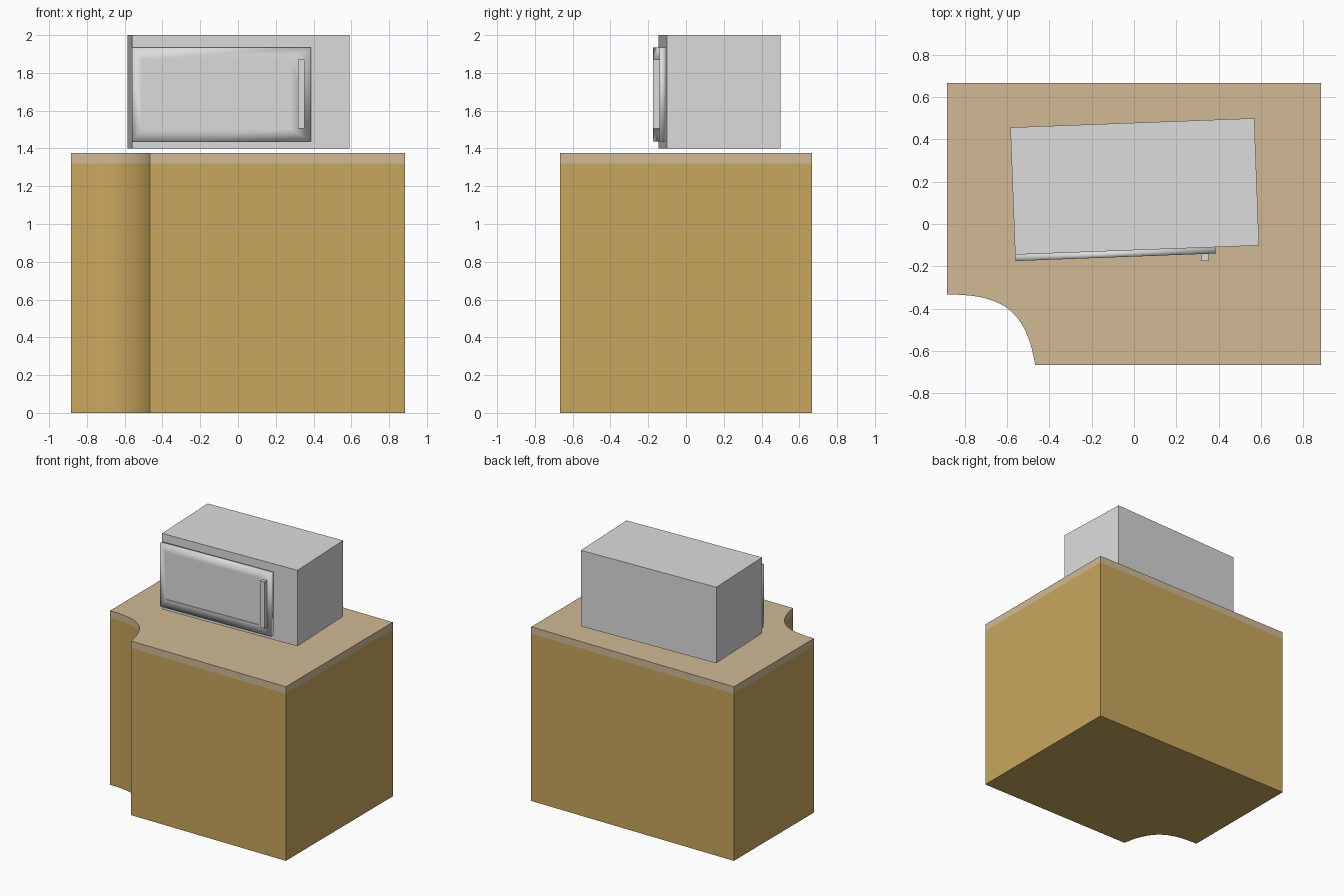
import bpy, bmesh, math
from mathutils import Vector, Matrix

if "Cube" in bpy.data.objects:
    bpy.data.objects.remove(bpy.data.objects["Cube"])


def material(name, srgb):
    m = bpy.data.materials.new(name)
    m.diffuse_color = [((c / 255 + 0.055) / 1.055) ** 2.4 for c in srgb] + [1]
    m.use_nodes = True
    m.node_tree.nodes["Principled BSDF"].inputs["Base Color"].default_value = m.diffuse_color
    return m


wood = material("cabinet wood", (201, 167, 94))
stone = material("worktop beige", (209, 186, 150))
steel = material("light grey metal", (220, 220, 220))


def finish(name, bm, mat):
    bmesh.ops.recalc_face_normals(bm, faces=bm.faces)
    me = bpy.data.meshes.new(name)
    bm.to_mesh(me)
    bm.free()
    me.materials.append(mat)
    ob = bpy.data.objects.new(name, me)
    bpy.context.collection.objects.link(ob)
    return ob


def smooth(ob, deg):
    bpy.ops.object.select_all(action='DESELECT')
    ob.select_set(True)
    bpy.context.view_layer.objects.active = ob
    bpy.ops.object.shade_smooth_by_angle(angle=math.radians(deg))


def prism(name, pts, z0, z1, mat):
    bm = bmesh.new()
    f = bm.faces.new([bm.verts.new((x, y, z0)) for x, y in pts])
    r = bmesh.ops.extrude_face_region(bm, geom=[f])
    up = [v for v in r["geom"] if isinstance(v, bmesh.types.BMVert)]
    bmesh.ops.translate(bm, verts=up, vec=(0, 0, z1 - z0))
    ob = finish(name, bm, mat)
    smooth(ob, 30)
    return ob


# Footprint with a curved bite out of the front left corner
W, D = 0.885, 0.667
bez = [Vector(p) for p in ((-W, -0.333), (-0.63, -0.333), (-0.51, -0.40), (-0.467, -D))]
N = 20
outline = [(W, -D), (W, D), (-W, D)]
for i in range(N + 1):
    t = i / N
    s = 1 - t
    p = s**3 * bez[0] + 3*s*s*t * bez[1] + 3*s*t*t * bez[2] + t**3 * bez[3]
    outline.append((p.x, p.y))

prism("cabinet", outline, 0, 1.32, wood)
prism("worktop", outline, 1.32, 1.375, stone)

# Microwave frame: origin at the front left corner, turned slightly
place = Matrix.Translation((-0.562, -0.145, 0)) @ Matrix.Rotation(math.radians(2.15), 4, 'Z')


def box_bm(x0, x1, y0, y1, z0, z1):
    bm = bmesh.new()
    bmesh.ops.create_cube(bm, size=1)
    for v in bm.verts:
        v.co = ((x0, x1)[v.co.x > 0], (y0, y1)[v.co.y > 0], (z0, z1)[v.co.z > 0])
    return bm


# Microwave body
finish("microwave_body", box_bm(0, 1.154, 0, 0.602, 1.4, 2.0), steel).matrix_world = place

# Door with softly shaded frame and a shallow recessed window
bm = box_bm(0, 0.948, -0.03, 0, 1.437, 1.935)
front = min(bm.faces, key=lambda f: f.calc_center_median().y)
for f in bm.faces:
    f.smooth = True
bmesh.ops.inset_region(bm, faces=[front], thickness=0.05)
for v in front.verts:
    v.co.x = 0.051 if v.co.x < 0.4 else 0.84
    v.co.z = 1.502 if v.co.z < 1.6 else 1.872
for e in front.edges:
    e.smooth = False
r = bmesh.ops.extrude_face_region(bm, geom=[front])
pane = [g for g in r["geom"] if isinstance(g, bmesh.types.BMFace)][0]
if front.is_valid:
    bmesh.ops.delete(bm, geom=[front], context='FACES_ONLY')
bmesh.ops.translate(bm, verts=pane.verts, vec=(0, 0.006, 0))
for e in pane.edges:
    e.smooth = False
for v in pane.verts:
    for e in v.link_edges:
        e.smooth = False
finish("microwave_door", bm, steel).matrix_world = place

# Door handle
finish("door_handle", box_bm(0.879, 0.913, -0.064, -0.029, 1.505, 1.872), steel).matrix_world = place
